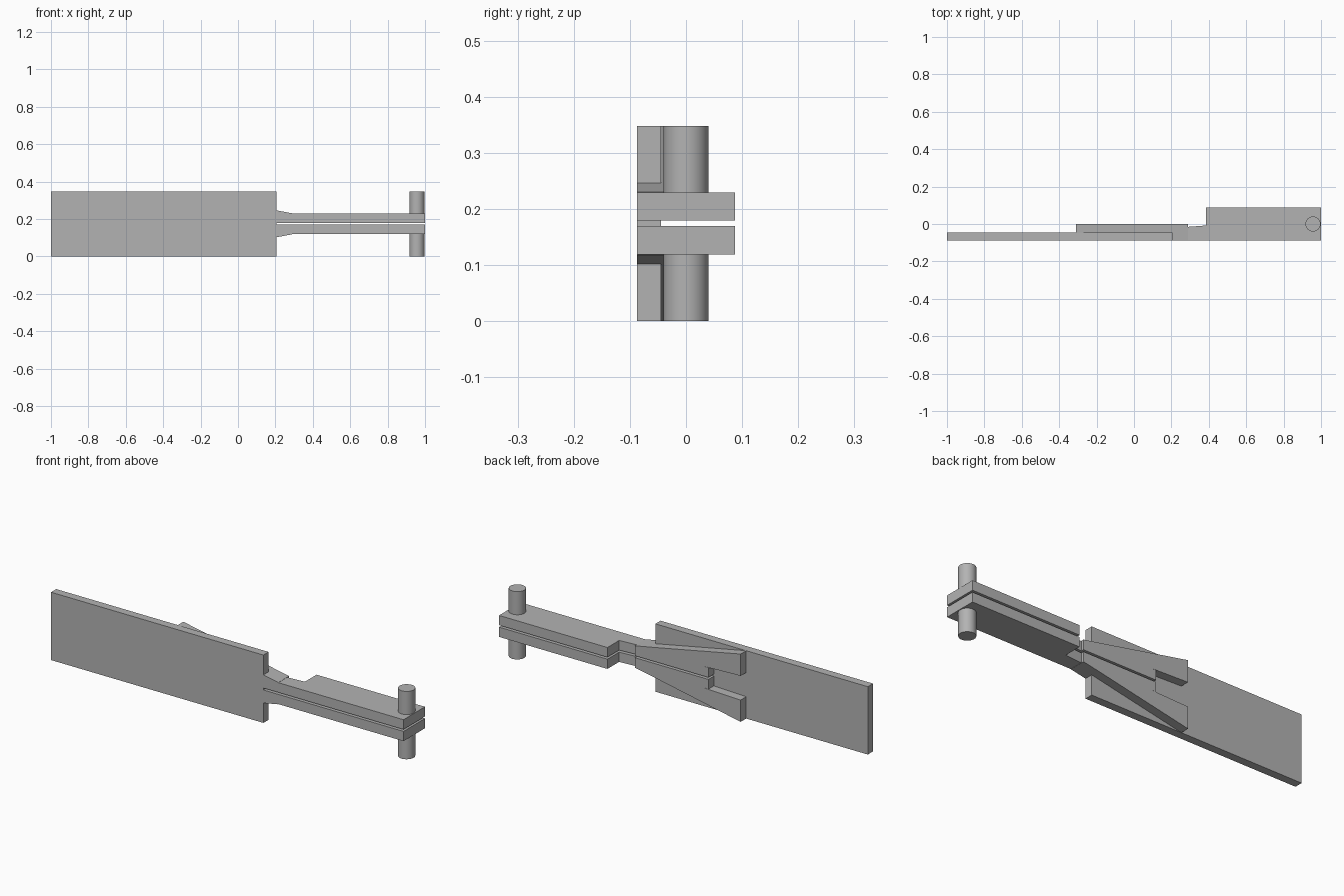
import bpy, bmesh
from mathutils import Vector

if "Cube" in bpy.data.objects:
    bpy.data.objects.remove(bpy.data.objects["Cube"], do_unlink=True)

grey = bpy.data.materials.new("plain_grey")
grey.use_nodes = True
colour = (0.45, 0.45, 0.45, 1)
grey.diffuse_color = colour
grey.node_tree.nodes["Principled BSDF"].inputs["Base Color"].default_value = colour

MID = 0.174  # mirror height between the two arms


def finish(name, bm):
    bmesh.ops.recalc_face_normals(bm, faces=bm.faces)
    mesh = bpy.data.meshes.new(name)
    bm.to_mesh(mesh)
    bm.free()
    mesh.materials.append(grey)
    obj = bpy.data.objects.new(name, mesh)
    bpy.context.collection.objects.link(obj)
    return obj


def prism(name, profile, low, high, axis, side=1):
    """Extrude an outline along y (points are x, height) or z (points are x, y)."""
    bm = bmesh.new()
    if axis == "y":
        points = [(x, low, MID + side * h) for x, h in profile]
        push = Vector((0, high - low, 0))
    else:
        a, b = sorted((MID + side * low, MID + side * high))
        points = [(x, y, a) for x, y in profile]
        push = Vector((0, 0, b - a))
    face = bm.faces.new([bm.verts.new(p) for p in points])
    result = bmesh.ops.extrude_face_region(bm, geom=[face])
    moved = [v for v in result["geom"] if isinstance(v, bmesh.types.BMVert)]
    bmesh.ops.translate(bm, verts=moved, vec=push)
    return finish(name, bm)


# Broad flat plate
prism("flat_plate", [(-1, -MID), (0.205, -MID), (0.205, MID), (-1, MID)],
      -0.087, -0.045, "y")

# Stepped arm outline, thin beside the plate and deep at the free end
arm = [(-0.127, -0.06), (0.2, -0.06), (0.2, -0.087), (1, -0.087),
       (1, 0.087), (0.385, 0.087), (0.385, -0.008), (0.29, -0.015),
       (0.29, 0), (-0.127, 0)]
# Wedge rib and the short flare beyond the plate edge
rib = [(-0.31, 0.062), (-0.31, MID), (0.2, 0.073), (0.29, 0.056), (0.29, 0.05), (-0.1, 0.055)]
flare = [(0.2, 0.05), (0.2, 0.073), (0.29, 0.056), (0.29, 0.05)]

for side, label in ((1, "upper"), (-1, "lower")):
    prism(label + "_arm", arm, 0.005, 0.055, "z", side)
    prism(label + "_rib", rib, -0.06, 0, "y", side)
    prism(label + "_flare", flare, -0.087, -0.05, "y", side)

    # Round pin standing out from the arm
    bpy.ops.mesh.primitive_cylinder_add(vertices=48, radius=0.04, depth=0.124,
                                        location=(0.957, 0, MID + side * 0.112))
    pin = bpy.context.object
    pin.name = label + "_pin"
    pin.data.materials.append(grey)
    bpy.ops.object.shade_smooth_by_angle()
